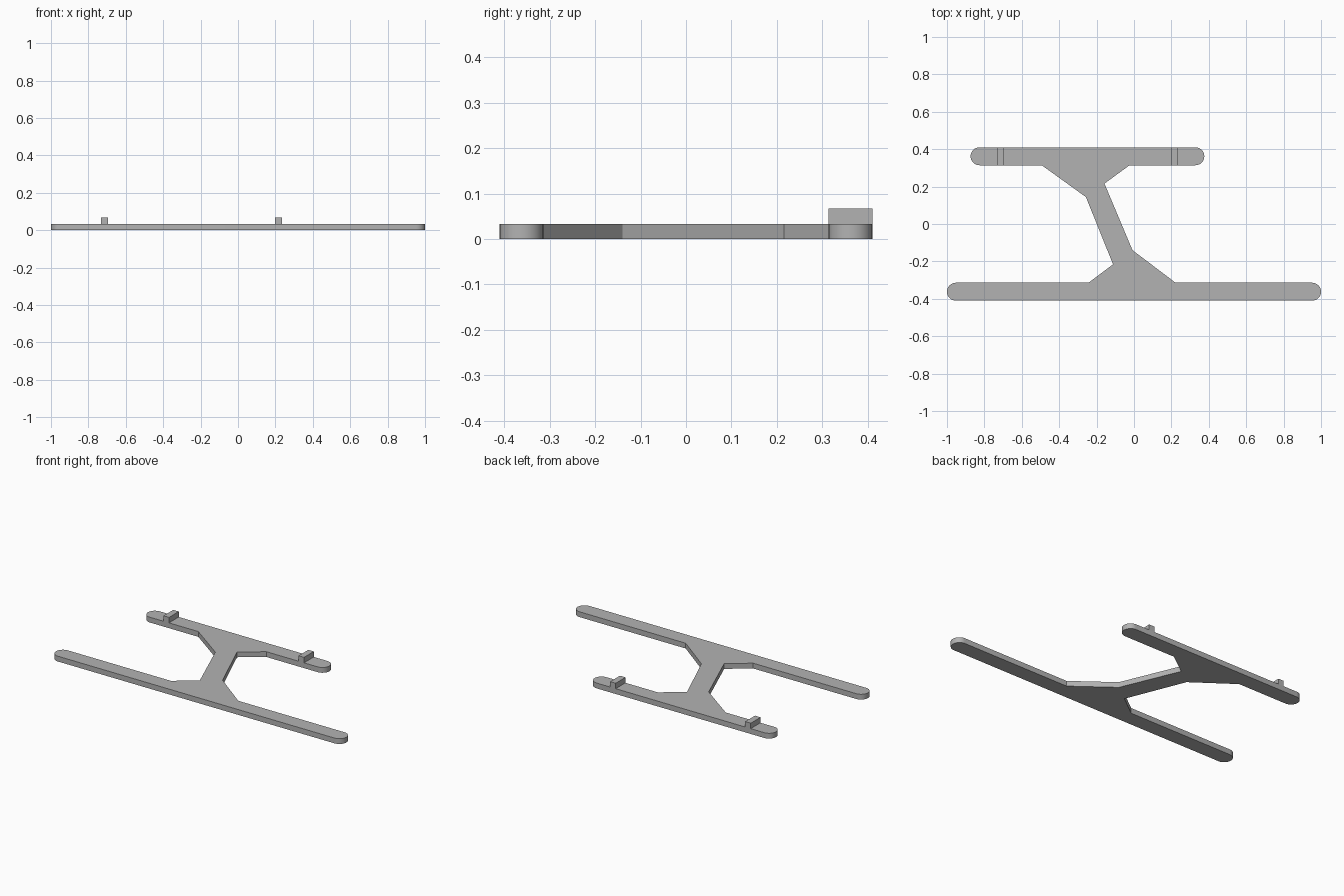
import bpy, bmesh
from math import sin, cos, pi, radians

cube = bpy.data.objects.get("Cube")
if cube:
    bpy.data.objects.remove(cube, do_unlink=True)

THICK = 0.033   # plate thickness
TAB_TOP = 0.067
R = 0.048       # end radius of both bars
BACK_Y, FRONT_Y = 0.362, -0.362

grey = bpy.data.materials.new("plain grey")
grey.use_nodes = True
colour = (0.45, 0.45, 0.45, 1)
grey.diffuse_color = colour
grey.node_tree.nodes["Principled BSDF"].inputs["Base Color"].default_value = colour


def extrude_outline(name, points, z0, z1):
    """Solid prism from a counter-clockwise outline."""
    bm = bmesh.new()
    face = bm.faces.new([bm.verts.new((x, y, z0)) for x, y in points])
    top = bmesh.ops.extrude_face_region(bm, geom=[face])
    verts = [g for g in top["geom"] if isinstance(g, bmesh.types.BMVert)]
    bmesh.ops.translate(bm, verts=verts, vec=(0, 0, z1 - z0))
    bmesh.ops.recalc_face_normals(bm, faces=bm.faces)
    mesh = bpy.data.meshes.new(name)
    bm.to_mesh(mesh)
    bm.free()
    mesh.materials.append(grey)
    obj = bpy.data.objects.new(name, mesh)
    bpy.context.collection.objects.link(obj)
    return obj


def round_end(x_tip, y, side, steps=16):
    """Half circle at a bar end; side is +1 for the left end, -1 for the right."""
    start = -pi / 2 if side > 0 else pi / 2
    cx = x_tip - side * R
    return [(cx + R * cos(start + pi * i / steps), y + R * sin(start + pi * i / steps))
            for i in range(steps + 1)]


# Frame: two round-ended bars joined by a slanted, flared web
left_web = [(0.222, FRONT_Y + R), (-0.008, -0.14), (-0.158, 0.216), (-0.024, BACK_Y - R)]
right_web = [(-0.493, BACK_Y - R), (-0.257, 0.144), (-0.112, -0.216), (-0.243, FRONT_Y + R)]
outline = (round_end(1, FRONT_Y, 1) + left_web + round_end(0.376, BACK_Y, 1)
           + round_end(-0.874, BACK_Y, -1) + right_web + round_end(-1, FRONT_Y, -1))
frame = extrude_outline("frame_plate", outline, 0, THICK)

bpy.ops.object.select_all(action="DESELECT")
frame.select_set(True)
bpy.context.view_layer.objects.active = frame
bpy.ops.object.shade_smooth_by_angle(angle=radians(20))

# Upright tabs across the back bar
for name, x in (("right_tab", -0.714), ("left_tab", 0.216)):
    w, y0, y1 = 0.019, BACK_Y - R, BACK_Y + R
    extrude_outline(name, [(x - w, y0), (x + w, y0), (x + w, y1), (x - w, y1)], THICK, TAB_TOP)
